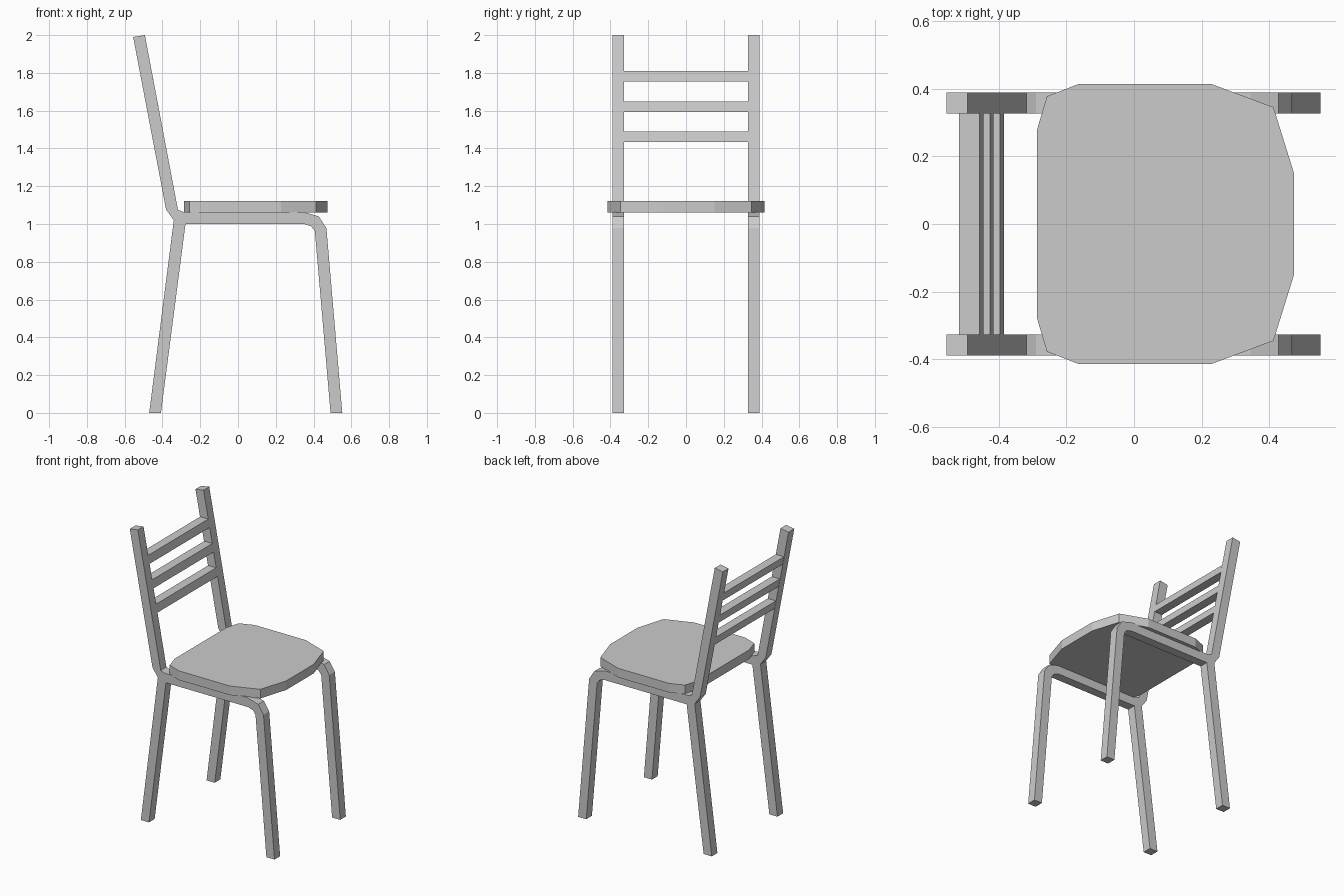
import bpy
import bmesh
from mathutils import Vector

if "Cube" in bpy.data.objects:
    bpy.data.objects.remove(bpy.data.objects["Cube"])


def extrude_profile(name, points, offset):
    """Make a solid by sweeping a flat outline along an offset."""
    bm = bmesh.new()
    face = bm.faces.new([bm.verts.new(p) for p in points])
    result = bmesh.ops.extrude_face_region(bm, geom=[face], use_keep_orig=True)
    verts = [g for g in result["geom"] if isinstance(g, bmesh.types.BMVert)]
    bmesh.ops.translate(bm, vec=Vector(offset), verts=verts)
    bmesh.ops.recalc_face_normals(bm, faces=bm.faces)
    mesh = bpy.data.meshes.new(name)
    bm.to_mesh(mesh)
    bm.free()
    obj = bpy.data.objects.new(name, mesh)
    bpy.context.collection.objects.link(obj)
    return obj


# Side frames: back post, rear leg, seat rail and front leg in one outline
frame = [
    (-0.555, 1.99), (-0.381, 1.077), (-0.34, 1.02), (-0.47, 0.0),
    (-0.408, 0.0), (-0.278, 1.0), (0.35, 1.0), (0.388, 0.988),
    (0.407, 0.962), (0.49, 0.0), (0.552, 0.0), (0.468, 0.978),
    (0.428, 1.04), (0.345, 1.064), (0.27, 1.064), (0.24, 1.06),
    (-0.2, 1.06), (-0.25, 1.064), (-0.29, 1.064), (-0.318, 1.075),
    (-0.493, 2.0),
]
for side, y in (("left", 0.328), ("right", -0.39)):
    extrude_profile(f"{side}_frame", [(x, y, z) for x, z in frame], (0, 0.062, 0))

# Seat: half outline mirrored across y, then thickened
half = [(-0.287, 0.28), (-0.258, 0.378), (-0.163, 0.415),
        (0.228, 0.415), (0.413, 0.346), (0.474, 0.15)]
outline = half + [(x, -y) for x, y in reversed(half)]
extrude_profile("seat", [(x, y, 1.06) for x, y in outline], (0, 0, 0.063))


# Back slats, flush with the sloping posts
def front_x(z):
    return -0.318 - (z - 1.075) * 0.189


for i, z in enumerate((1.433, 1.593, 1.754)):
    top = z + 0.056
    corners = [(front_x(z), z), (front_x(top), top),
               (front_x(top) - 0.062, top), (front_x(z) - 0.062, z)]
    extrude_profile(f"back_slat_{i + 1}",
                    [(x, -0.328, zz) for x, zz in corners], (0, 0.656, 0))
